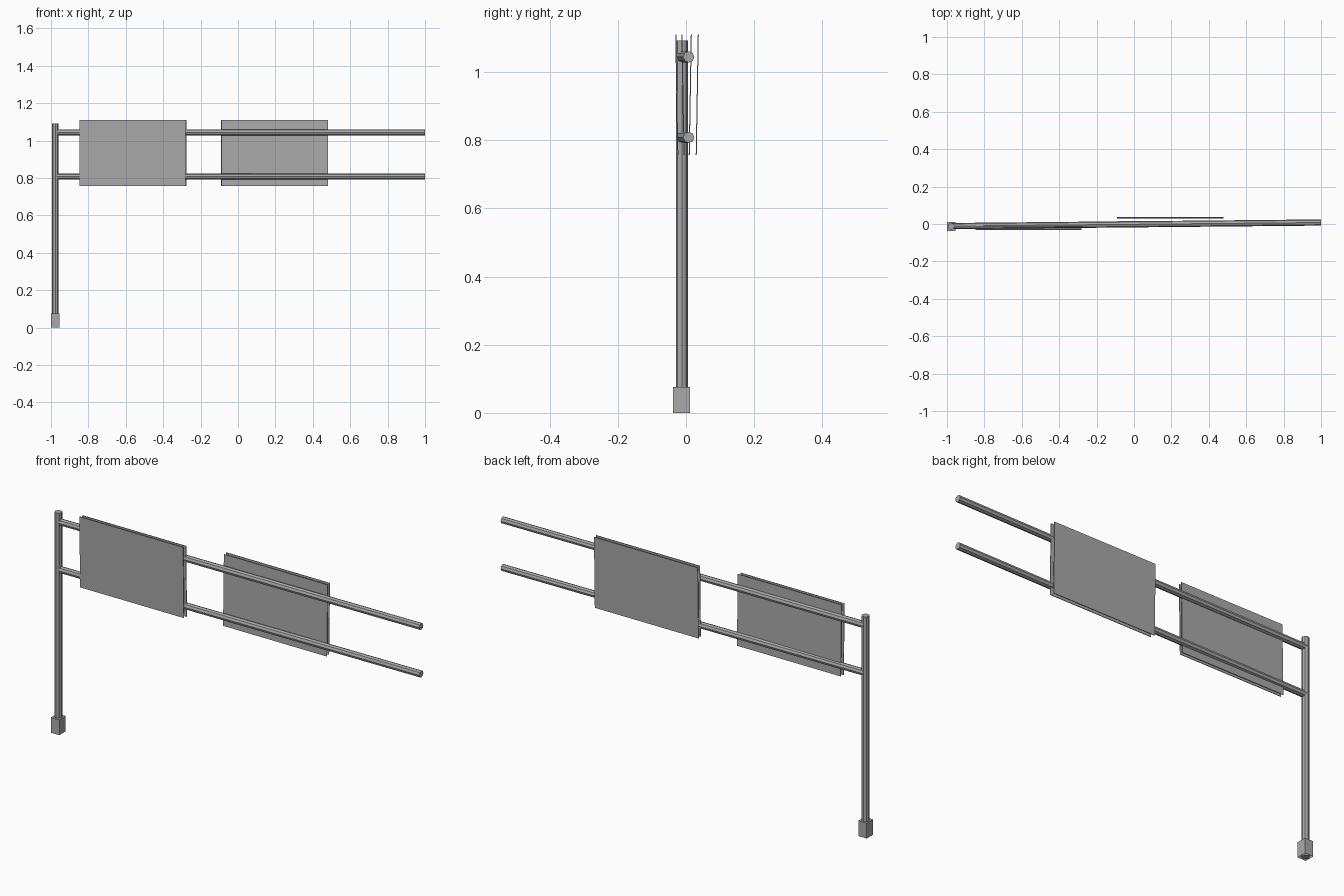
import bpy
import bmesh
from math import pi
from mathutils import Vector

cube = bpy.data.objects.get("Cube")
if cube:
    bpy.data.objects.remove(cube, do_unlink=True)

# One plain metal colour
metal = bpy.data.materials.new("grey_metal")
metal.use_nodes = True
colour = (0.4, 0.4, 0.4, 1.0)
metal.diffuse_color = colour
metal.node_tree.nodes["Principled BSDF"].inputs["Base Color"].default_value = colour


def finish(name, bm):
    mesh = bpy.data.meshes.new(name)
    bm.to_mesh(mesh)
    bm.free()
    mesh.materials.append(metal)
    obj = bpy.data.objects.new(name, mesh)
    bpy.context.collection.objects.link(obj)
    return obj


def tube(name, start, end, radius, sides=8):
    start, end = Vector(start), Vector(end)
    axis = end - start
    bm = bmesh.new()
    bmesh.ops.create_cone(bm, cap_ends=True, segments=sides,
                          radius1=radius, radius2=radius, depth=axis.length)
    # Put flats rather than corners on the axes
    for v in bm.verts:
        v.co.rotate(Vector((0, 0, pi / sides)).to_track_quat('Z', 'Y'))
    obj = finish(name, bm)
    obj.location = (start + end) / 2
    obj.rotation_mode = 'QUATERNION'
    obj.rotation_quaternion = axis.to_track_quat('Z', 'Y')
    return obj


def box(name, centre, size, open_bottom=False):
    bm = bmesh.new()
    bmesh.ops.create_cube(bm, size=1)
    bmesh.ops.scale(bm, vec=size, verts=bm.verts)
    if open_bottom:
        down = [f for f in bm.faces if f.normal.z < -0.9]
        bmesh.ops.delete(bm, geom=down, context='FACES_ONLY')
    obj = finish(name, bm)
    obj.location = centre
    return obj


# Post and its foot sleeve
box("post_base", (-0.977, -0.013, 0.038), (0.046, 0.05, 0.076), open_bottom=True)
tube("post", (-0.977, -0.012, 0), (-0.977, -0.012, 1.092), 0.018)

# Two long arms, turned slightly backwards
for label, z in (("upper", 1.044), ("lower", 0.808)):
    tube(label + "_arm", (-0.975, -0.011, z), (1.0, 0.008, z), 0.0165)

# Each sign is a pair of thin plates, leaning outwards at the top
signs = (("front_sign", -0.563, (-0.027, -0.009), 0.017),
         ("back_sign", 0.195, (0.033, 0.0125), -0.017))
for label, x, depths, lean in signs:
    for part, y, shift in zip(("face", "backing"), depths, (-0.001, 0.002)):
        plate = box(label + "_" + part, (x + shift, y, 0.933), (0.569, 0.003, 0.353))
        plate.rotation_euler.x = lean
